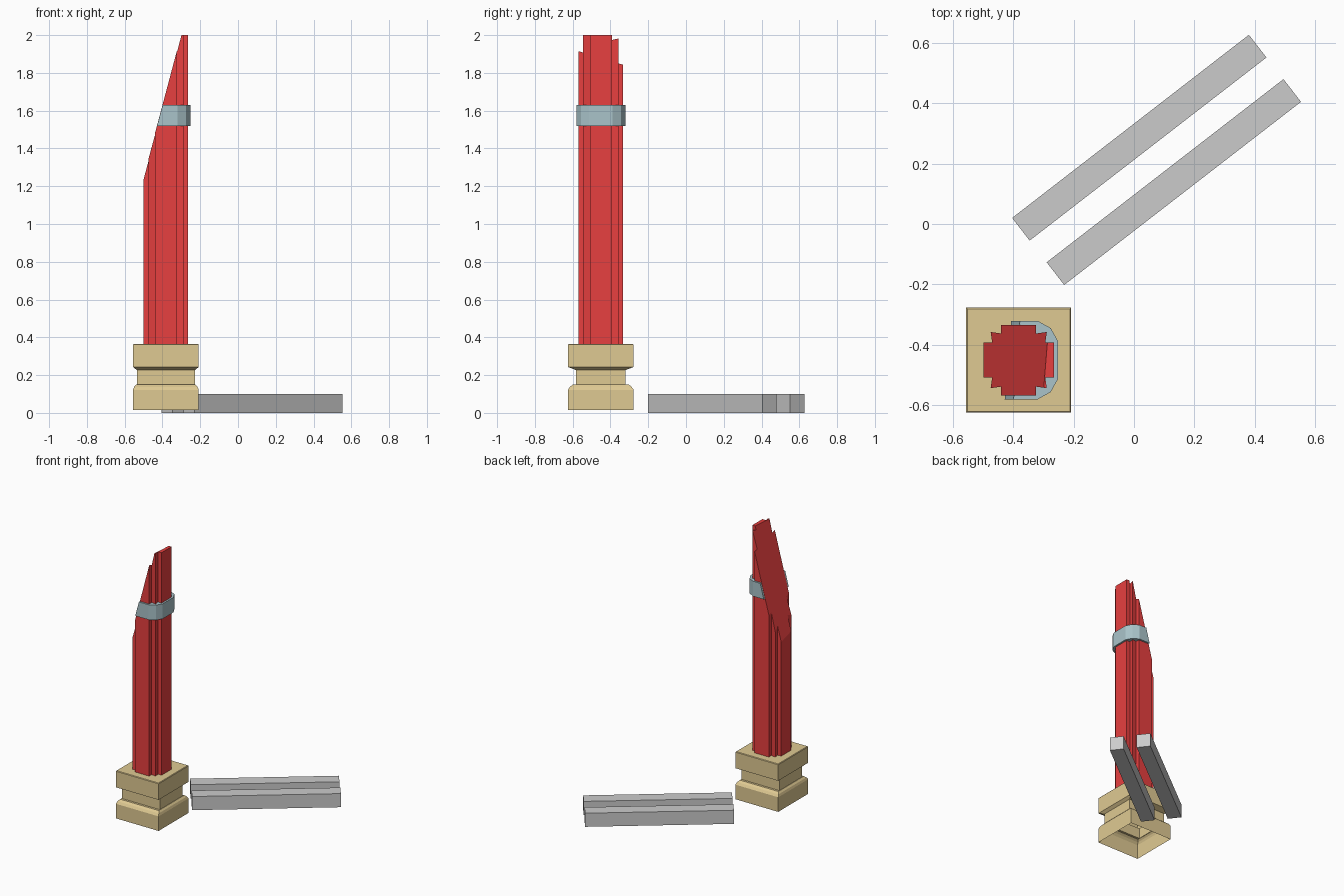
import bpy, bmesh
from math import atan2
from mathutils import Vector

if "Cube" in bpy.data.objects:
    bpy.data.objects.remove(bpy.data.objects["Cube"])

CX, CY = -0.382, -0.451          # centre of the pillar


def material(name, rgb):
    m = bpy.data.materials.new(name)
    m.diffuse_color = (*rgb, 1)
    m.use_nodes = True
    m.node_tree.nodes["Principled BSDF"].inputs["Base Color"].default_value = m.diffuse_color
    return m


red = material("red_paint", (0.80, 0.05, 0.05))
gold = material("gold", (0.74, 0.59, 0.29))
teal = material("blue_grey", (0.40, 0.55, 0.59))


def finish(name, bm, mat=None, loc=(0, 0, 0), turn=0):
    bmesh.ops.recalc_face_normals(bm, faces=bm.faces)
    me = bpy.data.meshes.new(name)
    bm.to_mesh(me)
    bm.free()
    ob = bpy.data.objects.new(name, me)
    ob.location, ob.rotation_euler.z = loc, turn
    if mat:
        me.materials.append(mat)
    bpy.context.collection.objects.link(ob)


def four_way(quarter):
    """Repeat a quarter outline around the axis."""
    pts = []
    for _ in range(4):
        pts += quarter
        quarter = [(-y, x) for x, y in quarter]
    return pts


def cut_prism(name, outline, z0, z1, mat, plane_z):
    """Extrude an outline and slice it with the slanted break plane."""
    bm = bmesh.new()
    f = bm.faces.new([bm.verts.new((x, y, z0)) for x, y in outline])
    up = bmesh.ops.extrude_face_region(bm, geom=[f])["geom"]
    bmesh.ops.translate(bm, vec=(0, 0, z1 - z0),
                        verts=[v for v in up if isinstance(v, bmesh.types.BMVert)])
    cut = bmesh.ops.bisect_plane(bm, geom=bm.verts[:] + bm.edges[:] + bm.faces[:],
                                 plane_co=(0, 0, plane_z),
                                 plane_no=Vector((-3.756, 0.304, 1)), clear_outer=True)
    edges = [e for e in cut["geom_cut"] if isinstance(e, bmesh.types.BMEdge)]
    bmesh.ops.holes_fill(bm, edges=edges, sides=0)
    finish(name, bm, mat, (CX, CY, 0))


# Notched column, broken off along a slant
cut_prism("column", four_way([(0.117, -0.058), (0.117, 0.058), (0.088, 0.058),
                              (0.093, 0.093), (0.058, 0.088)]),
          0.36, 2.0, red, 1.661)

# Band around the column
cut_prism("column_band", four_way([(0.130, -0.063), (0.130, 0.063), (0.106, 0.106)]),
          1.52, 1.63, teal, 1.655)

# Square plinth, open underneath: half width x, half width y, height
profile = [(0.174, 0.174, 0.015), (0.174, 0.174, 0.122), (0.168, 0.163, 0.138),
           (0.157, 0.148, 0.150), (0.154, 0.132, 0.150), (0.154, 0.132, 0.227),
           (0.174, 0.174, 0.243), (0.174, 0.174, 0.361), (0.170, 0.170, 0.365)]
bm = bmesh.new()
rings = [[bm.verts.new((sx * a, sy * b, z))
          for sx, sy in ((1, 1), (-1, 1), (-1, -1), (1, -1))] for a, b, z in profile]
for lo, hi in zip(rings, rings[1:]):
    for i in range(4):
        j = (i + 1) % 4
        bm.faces.new((lo[i], lo[j], hi[j], hi[i]))
bm.faces.new(rings[-1])
finish("plinth", bm, gold, (CX, CY, 0))

# Two parallel beams on the ground
for name, x, y in (("back_beam", 0.0175, 0.286), ("front_beam", 0.132, 0.139)):
    bm = bmesh.new()
    bmesh.ops.create_cube(bm, size=1)
    bmesh.ops.scale(bm, vec=(0.992, 0.095, 0.1), verts=bm.verts)
    finish(name, bm, None, (x, y, 0.05), atan2(0.607, 0.785))
